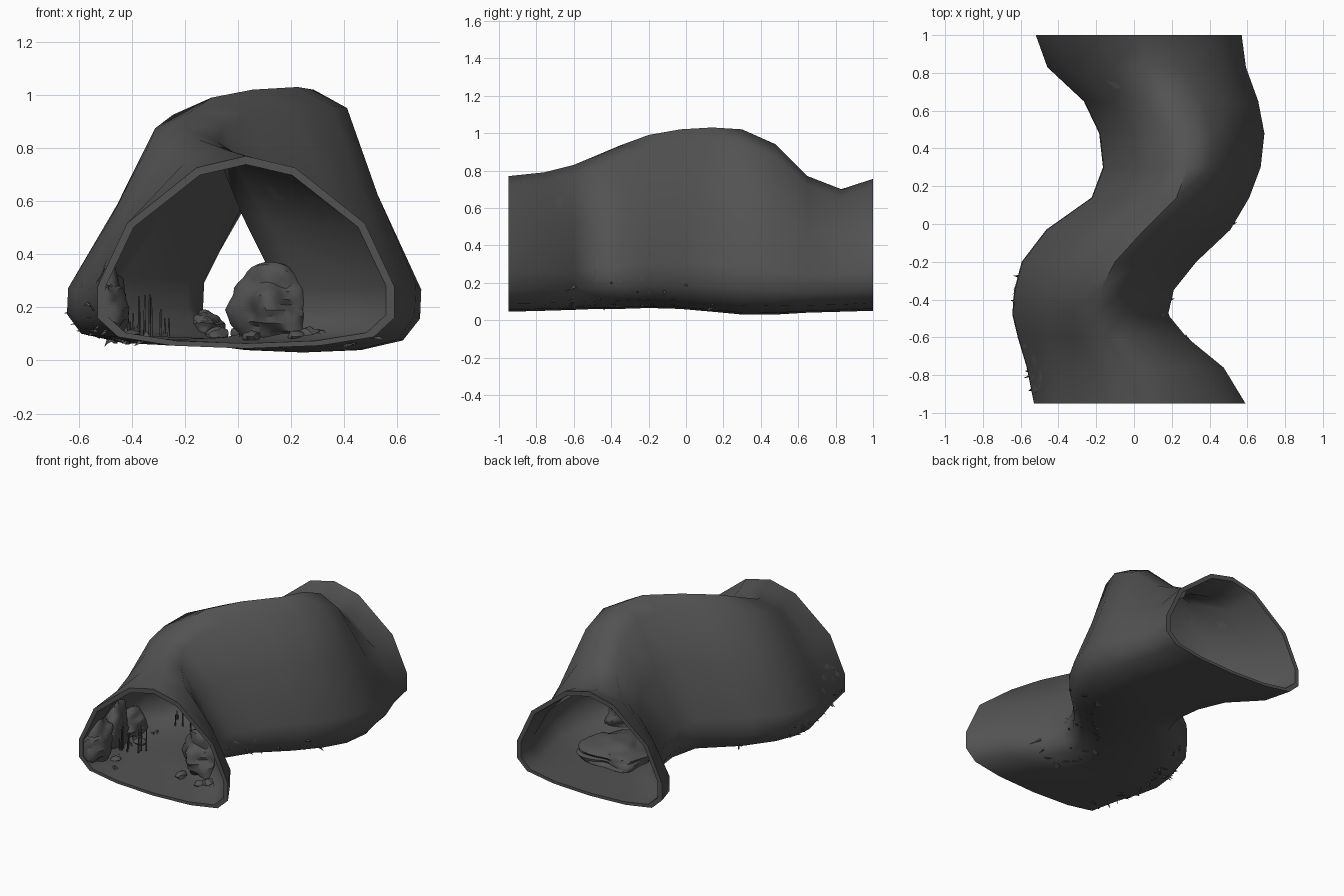
import bpy, bmesh, math, random
from mathutils import Vector, Matrix, noise

if "Cube" in bpy.data.objects:
    bpy.data.objects.remove(bpy.data.objects["Cube"])

random.seed(4)
grey = bpy.data.materials.new("dark stone grey")
grey.diffuse_color = (0.085, 0.085, 0.085, 1)
grey.use_nodes = True
grey.node_tree.nodes["Principled BSDF"].inputs["Base Color"].default_value = grey.diffuse_color


def finish(name, bm, angle):
    bmesh.ops.recalc_face_normals(bm, faces=bm.faces[:])
    me = bpy.data.meshes.new(name)
    bm.to_mesh(me)
    bm.free()
    ob = bpy.data.objects.new(name, me)
    bpy.context.collection.objects.link(ob)
    me.materials.append(grey)
    bpy.ops.object.select_all(action='DESELECT')
    ob.select_set(True)
    bpy.context.view_layer.objects.active = ob
    bpy.ops.object.shade_smooth_by_angle(angle=math.radians(angle))
    return ob


# Tunnel stations: y, left x, right x, floor z, roof z, steepness of the roof
stations = [
    (-.95, -.53, .59, .045, .77, 0), (-.76, -.57, .47, .05, .79, .4), (-.6, -.62, .27, .055, .83, .8),
    (-.48, -.65, .17, .06, .88, 1), (-.35, -.64, .20, .06, .935, 1), (-.2, -.60, .32, .065, .99, 1),
    (-.03, -.47, .50, .06, 1.02, 1), (.14, -.23, .60, .045, 1.03, 1), (.3, -.17, .66, .03, 1.02, 1),
    (.48, -.19, .68, .03, .94, 1), (.65, -.27, .65, .04, .77, .7), (.83, -.46, .59, .045, .70, .2),
    (1.0, -.52, .57, .05, .755, 0)]
# Half cross-sections from the roof ridge to the middle of the floor
wide = [(0, 1), (.33, .94), (.80, .65), (1, .32), (1, .16), (.86, .06), (.5, .015), (0, 0)]
steep = [(0, 1), (.31, .93), (.62, .60), (1, .26), (1, .14), (.86, .05), (.5, .01), (0, 0)]


def half_profile(m):
    return [(a[0] + (b[0] - a[0]) * m, a[1] + (b[1] - a[1]) * m) for a, b in zip(wide, steep)]


def ring(bm, s, inset):
    y, l, r, z0, z1, m = s
    c, w = (l + r) / 2, (r - l) / 2 - inset
    b, t = z0 + inset * .6, z1 - inset
    half = half_profile(m)
    pts = half + [(-u, v) for u, v in half[-2:0:-1]]
    return [bm.verts.new((c + u * w + .04 * m * v, y, b + v * (t - b))) for u, v in pts]


def bridge(bm, a, b):
    for i in range(len(a)):
        j = (i + 1) % len(a)
        bm.faces.new((a[i], a[j], b[j], b[i]))


# Tunnel shell: outer skin, inner skin and two end rims
bm = bmesh.new()
outer = [ring(bm, s, 0) for s in stations]
inner = [ring(bm, s, .032) for s in stations]
loop = outer + inner[::-1]
for k in range(len(loop)):
    bridge(bm, loop[k], loop[(k + 1) % len(loop)])
finish("tunnel_shell", bm, 50)


# Press a point back inside the tunnel wall, so rocks lie flush with it
def press(p, gap):
    y = min(max(p.y, -.945), .995)
    a, b = next((a, b) for a, b in zip(stations, stations[1:]) if a[0] <= y <= b[0])
    f = (y - a[0]) / (b[0] - a[0])
    _, l, r, z0, z1, m = [i + (j - i) * f for i, j in zip(a, b)]
    z = max(p.z, z0 + .02)
    v, u = (z - z0) / (z1 - z0), 0
    for (u0, v0), (u1, v1) in zip(half_profile(m), half_profile(m)[1:]):
        if v1 <= v <= v0:
            u = u0 + (u1 - u0) * (v0 - v) / max(v0 - v1, 1e-6)
            break
    c, w = (l + r) / 2 + .04 * m * v, (r - l) / 2 * u - gap
    return Vector((min(max(p.x, c - w), c + w), y, z))


# Rocks: lumpy, layered ellipsoids pressed against the wall
def rock(name, loc, size, turn=0, detail=4, rough=.35):
    bm = bmesh.new()
    bmesh.ops.create_icosphere(bm, subdivisions=detail, radius=1)
    off = Vector((random.random(), random.random(), random.random())) * 50
    m = Matrix.Translation(loc) @ Matrix.Rotation(turn, 4, 'Z') @ Matrix.Diagonal((*size, 1))
    for v in bm.verts:
        p = v.co.copy()
        lump = noise.noise(p * 1.4 + off) * rough
        layer = noise.noise(Vector((p.x, p.y, p.z * 5)) * 1.2 + off) * rough * .35
        q = m @ (p * (1 + lump + layer))
        v.co = press(q, .006 * noise.noise(q * 25) + .003)
    return finish(name, bm, 35)


# Boulders along the right wall and the layered slab on the rear floor
rock("boulder_right_tall", (.14, -.50, .19), (.15, .18, .18), .1)
rock("boulder_right_mid", (.16, -.22, .19), (.15, .17, .15), -.6)
rock("boulder_right_far", (.42, 0, .13), (.15, .16, .12), -.7)
rock("slab_rear_floor", (.21, .44, .08), (.25, .20, .10), -.4)
# Boulders along the left wall
rock("boulder_left_front", (-.52, -.80, .20), (.10, .15, .18), .15)
rock("boulder_left_mid", (-.56, -.58, .20), (.10, .14, .18), .1)
rock("boulder_left_back", (-.57, -.38, .15), (.10, .13, .11), -.1)
rock("boulder_inner_bend", (-.13, .24, .12), (.07, .12, .07), .2)

# Pebbles scattered beside the boulders
spots = [(.27, -.70, .10), (.32, -.72, .095), (.22, -.72, .09), (.05, -.68, .09),
         (-.40, -.74, .10), (-.42, -.45, .10), (-.08, .12, .10), (.30, .20, .07)]
for i, p in enumerate(spots):
    r = random.uniform(.022, .038)
    rock(f"pebble_{i + 1}", p, (r * 1.3, r, r * .7), random.uniform(0, 3), 2)


# Thin upright spikes growing from the floor
def spikes(name, cx, cy, count):
    bm = bmesh.new()
    for _ in range(count):
        h = random.uniform(.04, .16)
        pos = (cx + random.uniform(-.07, .07), cy + random.uniform(-.07, .07), .09 + h / 2)
        bmesh.ops.create_cone(bm, cap_ends=True, segments=5, radius1=.005, radius2=.003,
                              depth=h, matrix=Matrix.Translation(pos))
    finish(name, bm, 30)


spikes("floor_spikes_front", -.39, -.55, 12)
spikes("floor_spikes_back", -.33, -.08, 9)


# Broken shards where the boulders break through the wall
def shards(name, points, out, count):
    bm = bmesh.new()
    for _ in range(count):
        t = random.random() * (len(points) - 1)
        i = int(t)
        p = Vector(points[i]).lerp(Vector(points[i + 1]), t - i)
        p.z += random.uniform(-.04, .2) * random.random()
        p = press(p + Vector(out) * .2, .008)
        d = (Vector(out) + Vector([random.uniform(-.7, .7) for _ in range(3)])).normalized()
        m = Matrix.Translation(p) @ d.to_track_quat('Z', 'Y').to_matrix().to_4x4()
        bmesh.ops.create_cone(bm, cap_ends=True, segments=3, radius1=random.uniform(.01, .025),
                              radius2=0, depth=random.uniform(.04, .08), matrix=m)
    finish(name, bm, 30)


shards("left_wall_shards", [(-.52, -.92, .12), (-.61, -.62, .12), (-.64, -.4, .12), (-.59, -.25, .10)],
       (-1, 0, -.2), 34)
shards("right_wall_shards", [(.27, -.6, .10), (.18, -.45, .10), (.32, -.2, .09), (.50, -.03, .09),
                             (.62, .2, .09)], (1, -.2, -.2), 26)
